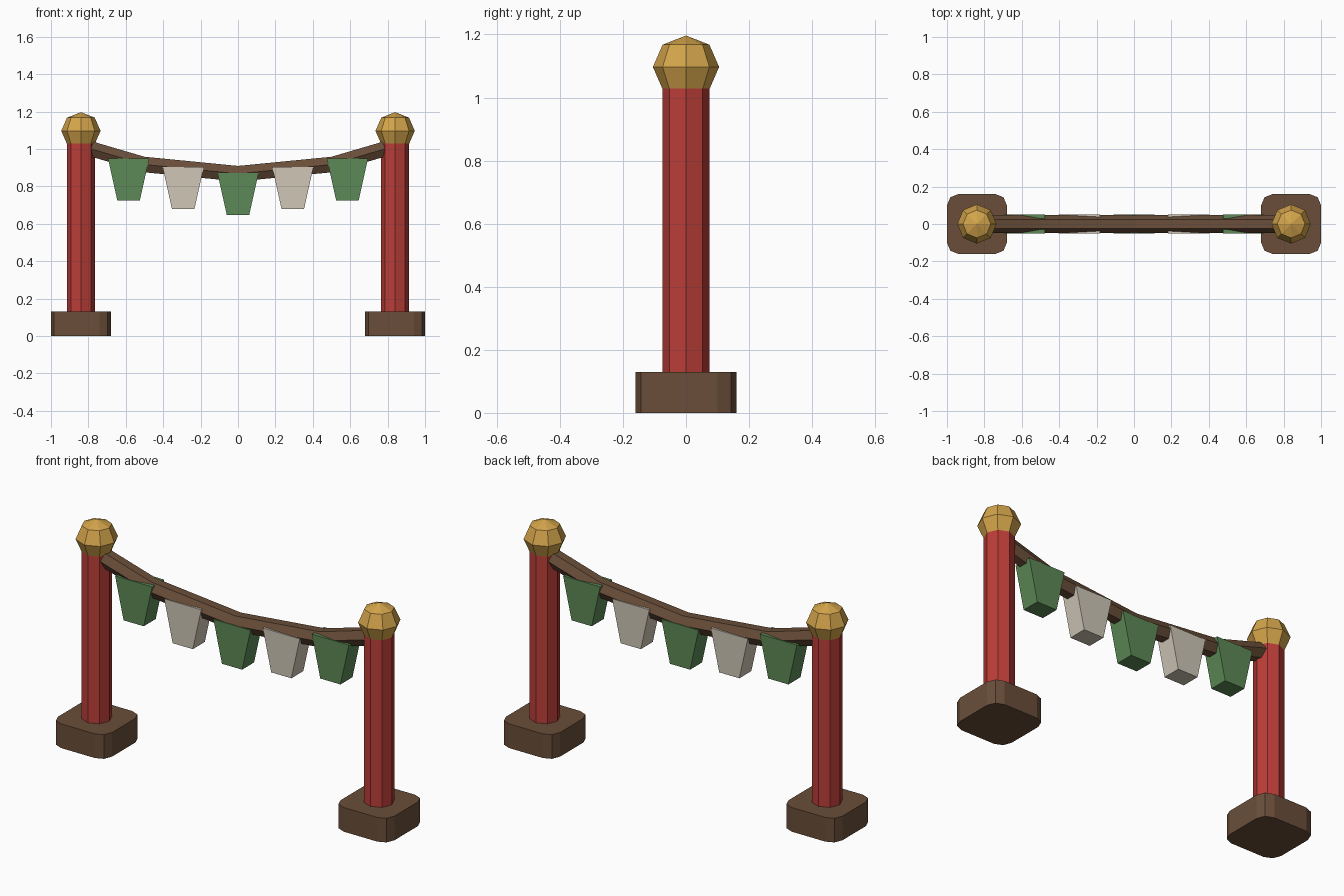
import bpy, bmesh, math

if "Cube" in bpy.data.objects:
    bpy.data.objects.remove(bpy.data.objects["Cube"])


def mat(name, r, g, b):
    m = bpy.data.materials.new(name)
    m.diffuse_color = (r, g, b, 1)
    m.use_nodes = True
    m.node_tree.nodes["Principled BSDF"].inputs["Base Color"].default_value = m.diffuse_color
    return m


RED = mat("red paint", 0.50, 0.047, 0.040)
GOLD = mat("gold", 0.65, 0.37, 0.07)
BROWN = mat("brown wood", 0.143, 0.076, 0.041)
GREEN = mat("green cloth", 0.107, 0.25, 0.092)
CREAM = mat("cream cloth", 0.62, 0.565, 0.47)


def finish(bm, name, material):
    bmesh.ops.recalc_face_normals(bm, faces=bm.faces)
    me = bpy.data.meshes.new(name)
    bm.to_mesh(me)
    bm.free()
    me.materials.append(material)
    ob = bpy.data.objects.new(name, me)
    bpy.context.collection.objects.link(ob)
    return ob


def loft(name, rings, material):
    """Skin a list of closed rings and cap both ends."""
    bm = bmesh.new()
    vr = [[bm.verts.new(p) for p in ring] for ring in rings]
    n = len(vr[0])
    for a, b in zip(vr, vr[1:]):
        for i in range(n):
            j = (i + 1) % n
            bm.faces.new((a[i], a[j], b[j], b[i]))
    bm.faces.new(vr[0])
    bm.faces.new(vr[-1])
    return finish(bm, name, material)


def circle(n, r):
    return [(r * math.cos(math.tau * i / n), r * math.sin(math.tau * i / n)) for i in range(n)]


for side, sx in (("left", -0.84), ("right", 0.84)):
    # base block with rounded vertical corners
    outline = []
    for k in range(4):
        cx = 0.10 * (1 if k in (0, 3) else -1)
        cy = 0.10 * (1 if k in (0, 1) else -1)
        for s in range(3):
            a = math.radians(90 * k + 45 * s)
            outline.append((sx + cx + 0.06 * math.cos(a), cy + 0.06 * math.sin(a)))
    loft(side + "_base", [[(x, y, z) for x, y in outline] for z in (0, 0.13)], BROWN)

    # octagonal post
    loft(side + "_post", [[(sx + x, y, z) for x, y in circle(8, 0.075)] for z in (0.12, 1.03)], RED)

    # faceted ball finial
    bm = bmesh.new()
    bmesh.ops.create_uvsphere(bm, u_segments=8, v_segments=4, radius=0.105)
    for v in bm.verts:
        v.co = (v.co.x + sx, v.co.y, v.co.z * 0.95 + 1.097)
    finish(bm, side + "_finial", GOLD)

# sagging hexagonal rope
path = [(-0.80, 1.005), (-0.50, 0.917), (0, 0.868), (0.50, 0.917), (0.80, 1.005)]
loft("rope", [[(px, y, pz + z) for y, z in circle(6, 0.048)] for px, pz in path], BROWN)

# tapered pennants
for i, (fx, top) in enumerate([(-0.585, 0.949), (-0.293, 0.904), (0, 0.872), (0.293, 0.904), (0.585, 0.949)]):
    rings = []
    for hw, z in ((0.06, top - 0.225), (0.11, top)):
        rings.append([(fx + a * hw, b * 0.051, z) for a, b in ((-1, -1), (1, -1), (1, 1), (-1, 1))])
    loft("pennant_%d" % (i + 1), rings, CREAM if i % 2 else GREEN)
